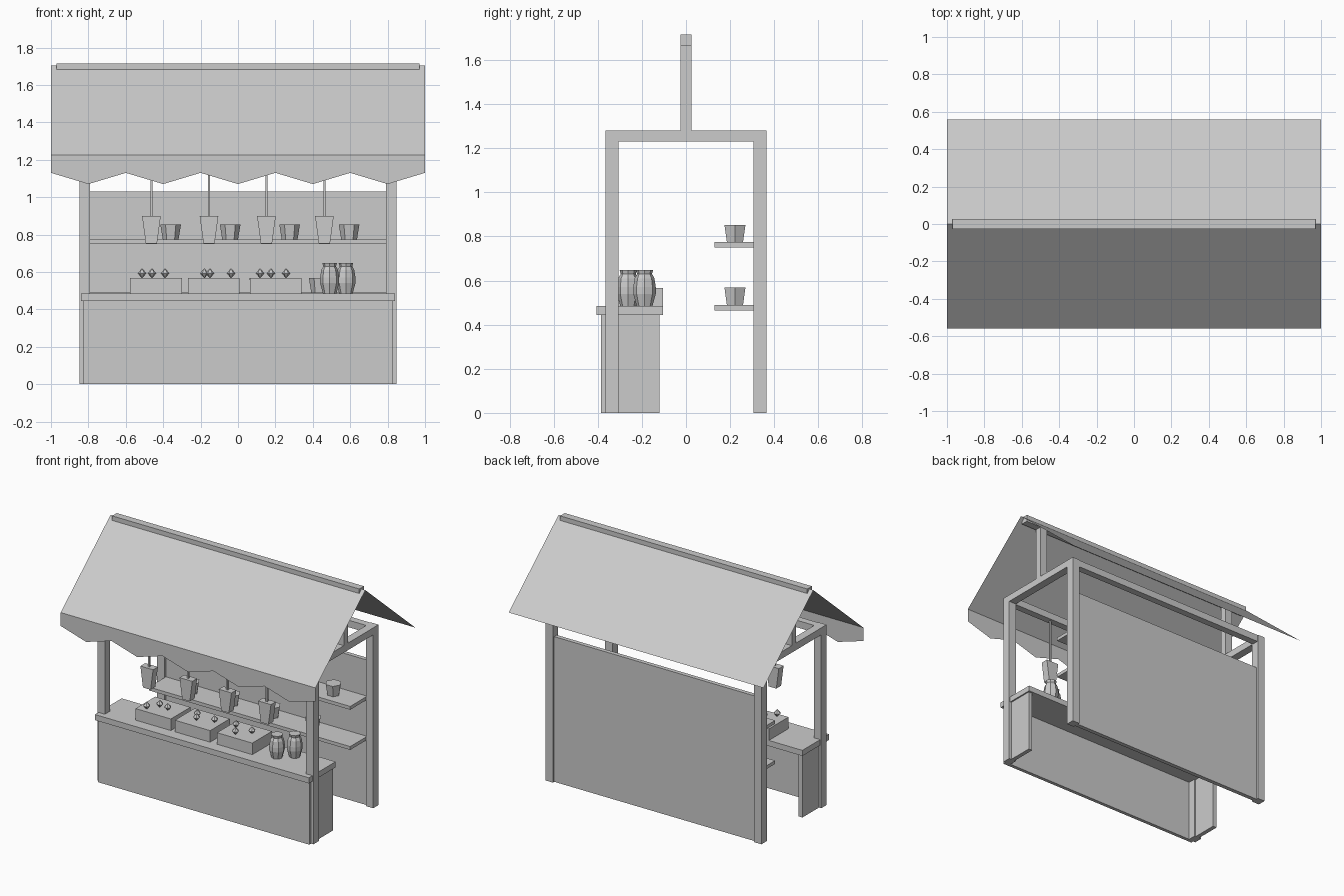
import bpy, bmesh, math

if "Cube" in bpy.data.objects:
    bpy.data.objects.remove(bpy.data.objects["Cube"])


def make(name, verts, faces):
    me = bpy.data.meshes.new(name)
    me.from_pydata(verts, [], faces)
    bm = bmesh.new()
    bm.from_mesh(me)
    bmesh.ops.recalc_face_normals(bm, faces=bm.faces)
    bm.to_mesh(me)
    bm.free()
    ob = bpy.data.objects.new(name, me)
    bpy.context.collection.objects.link(ob)
    return ob


def box(name, x0, x1, y0, y1, z0, z1):
    prism(name, [(x0, z0), (x1, z0), (x1, z1), (x0, z1)], y0, y1)


def prism(name, outline, y0, y1):
    """Outline in x, z extruded along y."""
    n = len(outline)
    verts = [(x, y, z) for y in (y0, y1) for x, z in outline]
    faces = [tuple(range(n)), tuple(range(2 * n - 1, n - 1, -1))]
    faces += [(i, (i + 1) % n, n + (i + 1) % n, n + i) for i in range(n)]
    return make(name, verts, faces)


def lathe(name, profile, sides, loc):
    """Profile of (radius, z) turned around z, capped at both ends."""
    verts, faces = [], []
    for r, z in profile:
        for i in range(sides):
            a = 2 * math.pi * i / sides
            verts.append((loc[0] + r * math.cos(a), loc[1] + r * math.sin(a), loc[2] + z))
    for k in range(len(profile) - 1):
        for i in range(sides):
            j = (i + 1) % sides
            faces.append((k * sides + i, k * sides + j, (k + 1) * sides + j, (k + 1) * sides + i))
    faces.append(tuple(range(sides)))
    faces.append(tuple(range(len(verts) - sides, len(verts))))
    return make(name, verts, faces)


# Frame: corner posts, side beams, ridge posts, counter sides
for s, side in ((-1, "left"), (1, "right")):
    x0, x1 = sorted((s * 0.79, s * 0.848))
    box(side + "_front_post", x0, x1, -0.365, -0.305, 0, 1.28)
    box(side + "_back_post", x0, x1, 0.305, 0.365, 0, 1.28)
    box(side + "_beam", x0, x1, -0.305, 0.305, 1.23, 1.28)
    box(side + "_ridge_post", x0, x1, -0.025, 0.025, 1.28, 1.69)
    c0, c1 = sorted((s * 0.80, s * 0.83))
    box(side + "_counter_side", c0, c1, -0.385, -0.12, 0, 0.445)
box("front_beam", -0.79, 0.79, -0.36, -0.31, 1.23, 1.28)
box("back_beam", -0.79, 0.79, 0.31, 0.36, 1.23, 1.28)
box("ridge_beam", -0.97, 0.97, -0.026, 0.026, 1.665, 1.715)
box("back_panel", -0.79, 0.79, 0.32, 0.35, 0.0, 1.03)

# Counter
box("counter_front", -0.80, 0.80, -0.385, -0.36, 0, 0.445)
box("counter_top", -0.84, 0.84, -0.405, -0.105, 0.445, 0.485)

# Cloth roof and zigzag valance
for s, name in ((-1, "front_roof"), (1, "back_roof")):
    make(name, [(-1, 0, 1.705), (1, 0, 1.705), (1, s * 0.56, 1.225), (-1, s * 0.56, 1.225)],
         [(0, 1, 2, 3)])
zig = [(-1 + 0.2 * i, -0.56, 1.07 if i % 2 else 1.13) for i in range(11)]
top = [(x, y, 1.225) for x, y, z in zig]
make("valance", zig + top, [(i, i + 1, 12 + i, 11 + i) for i in range(10)])

# Shelves with hexagonal pots
for name, z, first in (("lower", 0.465, -0.52), ("upper", 0.75, -0.36)):
    box(name + "_shelf", -0.79, 0.79, 0.13, 0.32, z, z + 0.024)
    for i in range(4):
        lathe(name + "_pot", [(0.042, 0), (0.055, 0.08)], 6,
              (first + 0.318 * i, 0.222, z + 0.023))

# Produce crates and fruit
for x in (-0.577, -0.268, 0.063):
    box("crate", x, x + 0.277, -0.325, -0.105, 0.485, 0.567)
fruit = [(-0.513, -0.29), (-0.46, -0.22), (-0.39, -0.23), (-0.18, -0.20), (-0.15, -0.25),
         (-0.037, -0.21), (0.118, -0.19), (0.176, -0.28), (0.257, -0.21)]
for x, y in fruit:
    lathe("fruit", [(0.001, -0.026), (0.024, 0), (0.001, 0.026)], 6, (x, y, 0.593))

# Jars
jar = [(0.036, 0), (0.051, 0.055), (0.051, 0.085), (0.045, 0.125), (0.034, 0.145), (0.039, 0.163)]
for x, y in ((0.49, -0.262), (0.577, -0.188)):
    lathe("jar", jar, 8, (x, y, 0.485))

# Hanging goods on cords
for x in (-0.463, -0.155, 0.152, 0.462):
    prism("hanging_good", [(x - 0.03, 0.753), (x + 0.03, 0.753), (x + 0.05, 0.9), (x - 0.05, 0.9)],
          -0.362, -0.308)
    box("cord", x - 0.006, x + 0.006, -0.341, -0.329, 0.9, 1.23)
